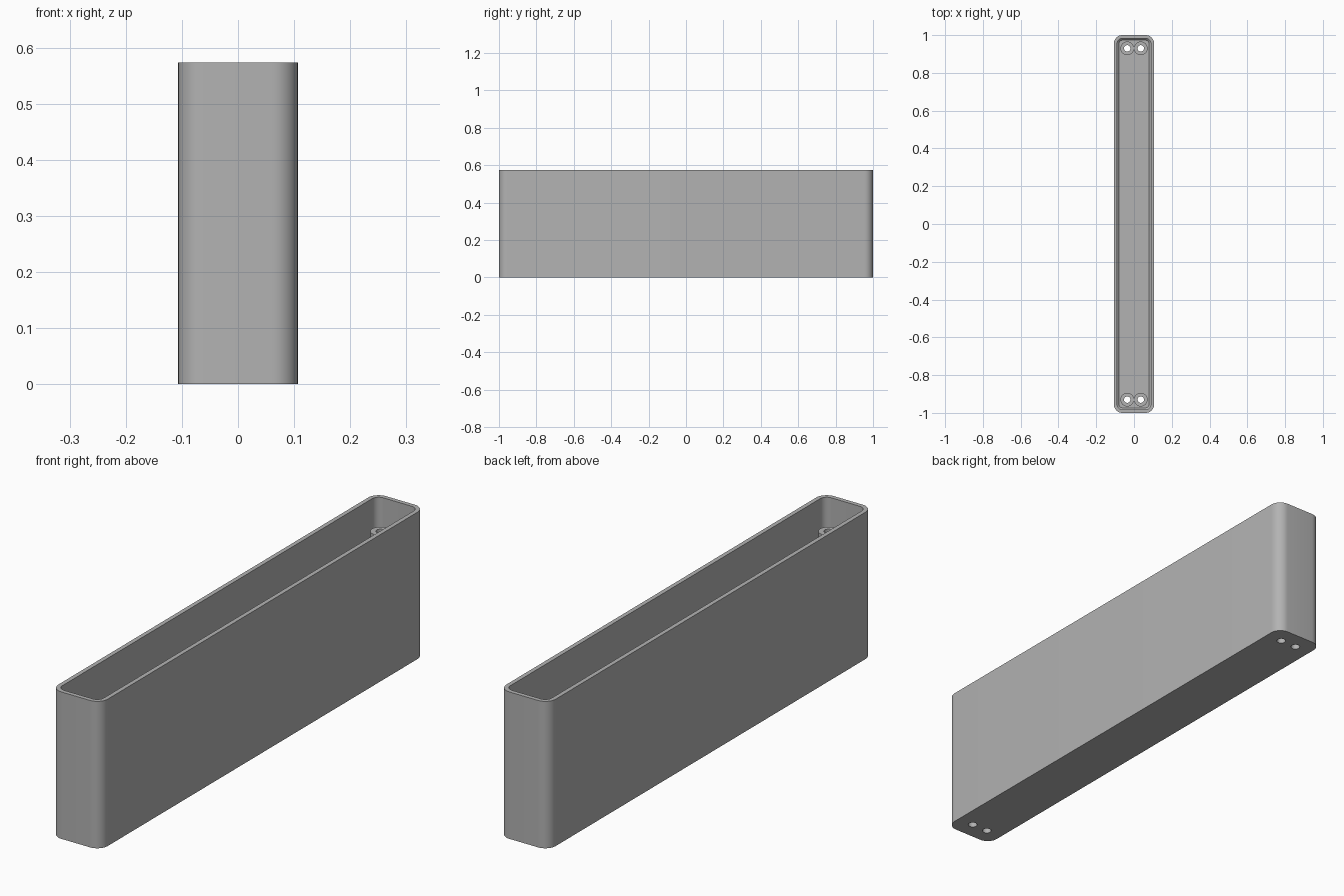
import bpy, bmesh, math

# Remove the default cube
cube = bpy.data.objects.get("Cube")
if cube:
    bpy.data.objects.remove(cube)

WIDTH, LENGTH, HEIGHT = 0.213, 2.0, 0.573
RADIUS, WALL, FLOOR, CHAMFER = 0.045, 0.017, 0.02, 0.01
POST_X, POST_Y, POST_R, HOLE_R, POST_TOP = 0.036, 0.93, 0.036, 0.017, 0.47

grey = bpy.data.materials.new("plain grey")
grey.use_nodes = True
colour = (0.45, 0.45, 0.45, 1)
grey.diffuse_color = colour
grey.node_tree.nodes["Principled BSDF"].inputs["Base Color"].default_value = colour


def rounded_ring(inset, z, steps=10):
    """Rounded rectangle outline, inset from the outer walls."""
    r = RADIUS - inset
    cx, cy = WIDTH / 2 - RADIUS, LENGTH / 2 - RADIUS
    ring = []
    for q, (sx, sy) in enumerate([(1, 1), (-1, 1), (-1, -1), (1, -1)]):
        for i in range(steps + 1):
            a = math.pi / 2 * (q + i / steps)
            ring.append((sx * cx + r * math.cos(a), sy * cy + r * math.sin(a), z))
    return ring


def circle_ring(x, y, r, z, n=32):
    return [(x + r * math.cos(math.tau * i / n), y + r * math.sin(math.tau * i / n), z)
            for i in range(n)]


def loft(name, rings, closed=False):
    """Skin successive outlines; closed joins last to first, otherwise the ends are capped."""
    bm = bmesh.new()
    loops = [[bm.verts.new(p) for p in ring] for ring in rings]
    pairs = list(zip(loops, loops[1:]))
    if closed:
        pairs.append((loops[-1], loops[0]))
    for a, b in pairs:
        for i in range(len(a)):
            j = (i + 1) % len(a)
            bm.faces.new((a[i], a[j], b[j], b[i]))
    if not closed:
        bm.faces.new(loops[0][::-1])
        bm.faces.new(loops[-1])
    bmesh.ops.recalc_face_normals(bm, faces=bm.faces)
    mesh = bpy.data.meshes.new(name)
    bm.to_mesh(mesh)
    bm.free()
    mesh.materials.append(grey)
    obj = bpy.data.objects.new(name, mesh)
    bpy.context.collection.objects.link(obj)
    return obj


def smooth(obj):
    bpy.ops.object.select_all(action='DESELECT')
    obj.select_set(True)
    bpy.context.view_layer.objects.active = obj
    bpy.ops.object.shade_smooth_by_angle(angle=math.radians(30))


# Open tray with a chamfer around the floor
tray = loft("tray", [
    rounded_ring(0, 0), rounded_ring(0, HEIGHT),
    rounded_ring(WALL, HEIGHT), rounded_ring(WALL, FLOOR + CHAMFER),
    rounded_ring(WALL + CHAMFER, FLOOR)])

# Hollow screw posts at both ends, with matching holes through the floor
for sy, end in ((-1, "front"), (1, "back")):
    for sx, side in ((-1, "right"), (1, "left")):
        x, y = sx * POST_X, sy * POST_Y
        cutter = loft(f"{end}_{side}_hole_cutter", [
            circle_ring(x, y, HOLE_R, -0.05), circle_ring(x, y, HOLE_R, FLOOR + 0.05)])
        cutter.hide_render = True
        cutter.hide_set(True)
        cut = tray.modifiers.new(f"{end} {side} hole", 'BOOLEAN')
        cut.object, cut.operation, cut.solver = cutter, 'DIFFERENCE', 'EXACT'
        post = loft(f"{end}_{side}_screw_post", [
            circle_ring(x, y, POST_R, FLOOR - 0.005), circle_ring(x, y, POST_R, POST_TOP),
            circle_ring(x, y, HOLE_R, POST_TOP), circle_ring(x, y, HOLE_R, FLOOR - 0.005)],
            closed=True)
        smooth(post)
smooth(tray)
